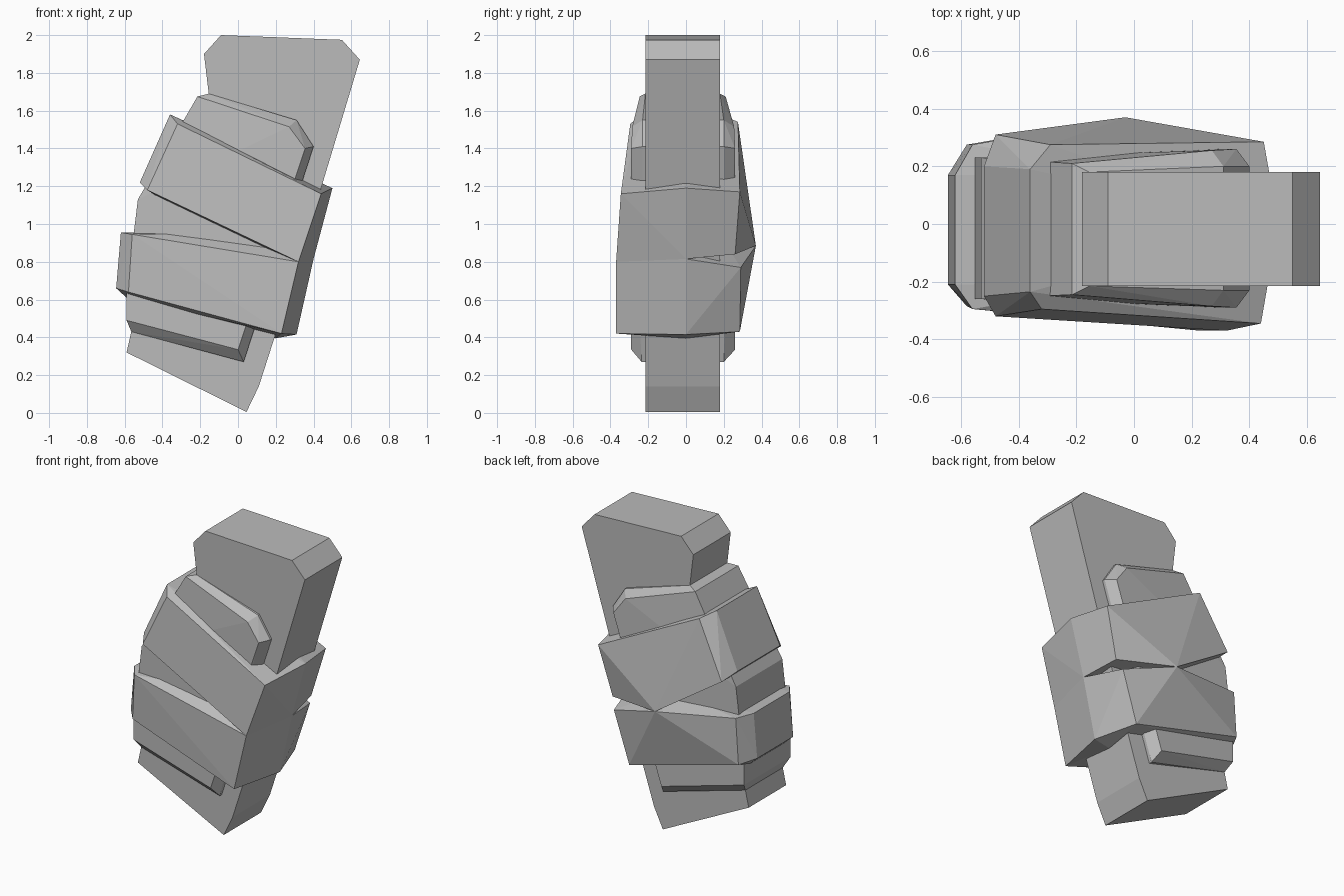
import bpy, bmesh

cube = bpy.data.objects.get("Cube")
if cube:
    bpy.data.objects.remove(cube, do_unlink=True)

stone = bpy.data.materials.new("stone grey")
stone.use_nodes = True
GREY = (0.5, 0.5, 0.5, 1)
stone.diffuse_color = GREY
stone.node_tree.nodes["Principled BSDF"].inputs["Base Color"].default_value = GREY


def finish(name, bm):
    bmesh.ops.recalc_face_normals(bm, faces=bm.faces)
    mesh = bpy.data.meshes.new(name)
    bm.to_mesh(mesh)
    bm.free()
    mesh.materials.append(stone)
    obj = bpy.data.objects.new(name, mesh)
    bpy.context.collection.objects.link(obj)
    return obj


def slab(name, profile, front, back):
    """Extrude an x-z profile between two y positions."""
    bm = bmesh.new()
    face = bm.faces.new([bm.verts.new((x, front, z)) for x, z in profile])
    moved = bmesh.ops.extrude_face_region(bm, geom=[face])["geom"]
    verts = [v for v in moved if isinstance(v, bmesh.types.BMVert)]
    bmesh.ops.translate(bm, verts=verts, vec=(0, back - front, 0))
    return finish(name, bm)


def faceted(name, points):
    """Wrap a faceted block around points given as x, z and their y positions."""
    bm = bmesh.new()
    for x, z, *depths in points:
        for y in depths:
            bm.verts.new((x, y, z))
    result = bmesh.ops.convex_hull(bm, input=bm.verts)
    loose = {v for v in result["geom_interior"] if isinstance(v, bmesh.types.BMVert)}
    bmesh.ops.delete(bm, geom=list(loose), context="VERTS")
    bmesh.ops.dissolve_limit(bm, angle_limit=0.03, verts=bm.verts, edges=bm.edges)
    return finish(name, bm)


# Long tilted slab running through the whole piece
slab("core_slab", [(-0.09, 2.0), (0.55, 1.975), (0.645, 1.87), (0.44, 1.19),
                   (0.20, 0.42), (0.11, 0.14), (0.045, 0.005), (-0.59, 0.32),
                   (-0.565, 0.43), (-0.45, 1.0), (-0.155, 1.69), (-0.18, 1.9)],
     -0.215, 0.18)

# Bevelled padding: rim points, then raised front and back faces
faceted("padding", [
    (-0.155, 1.69, -0.215, 0.18), (0.31, 1.55, -0.23, 0.2),
    (0.40, 1.41, -0.23, 0.2), (0.03, 0.27, -0.235, 0.2),
    (-0.565, 0.43, -0.215, 0.18),
    (-0.215, 1.675, -0.245, 0.21), (0.27, 1.515, -0.285, 0.255),
    (0.355, 1.40, -0.29, 0.26), (0.0, 0.335, -0.29, 0.26),
    (-0.59, 0.49, -0.26, 0.23), (-0.59, 0.64, -0.26, 0.23),
    (-0.53, 1.13, -0.26, 0.23), (-0.29, 1.53, -0.245, 0.21)])

# Upper wrap: top loop, then bottom loop
faceted("upper_band", [
    (-0.36, 1.58, -0.235, 0.19), (-0.32, 1.53, -0.295),
    (-0.29, 1.54, 0.275), (0.44, 1.16, -0.345),
    (0.50, 1.19, 0), (0.45, 1.17, 0.285),
    (-0.52, 1.22, -0.25, 0.2), (-0.48, 1.18, -0.32, 0.31),
    (0.32, 0.80, -0.37), (0.40, 0.815, 0),
    (0.36, 0.84, 0.26), (-0.03, 0.885, 0.37)])

# Lower wrap: top loop, then bottom loop
faceted("lower_band", [
    (-0.62, 0.955, -0.21, 0.17), (-0.02, 0.955, -0.2, 0.17),
    (-0.56, 0.945, -0.295, 0.275), (0.32, 0.80, -0.37),
    (0.40, 0.815, 0), (0.33, 0.77, 0.29), (-0.03, 0.885, 0.37),
    (-0.645, 0.66, -0.21, 0.17), (-0.58, 0.64, -0.285, 0.275),
    (0.23, 0.42, -0.37), (0.31, 0.415, 0), (0.22, 0.43, 0.285),
    (0.20, 0.395, 0), (-0.59, 0.61, -0.2, 0.17)])
